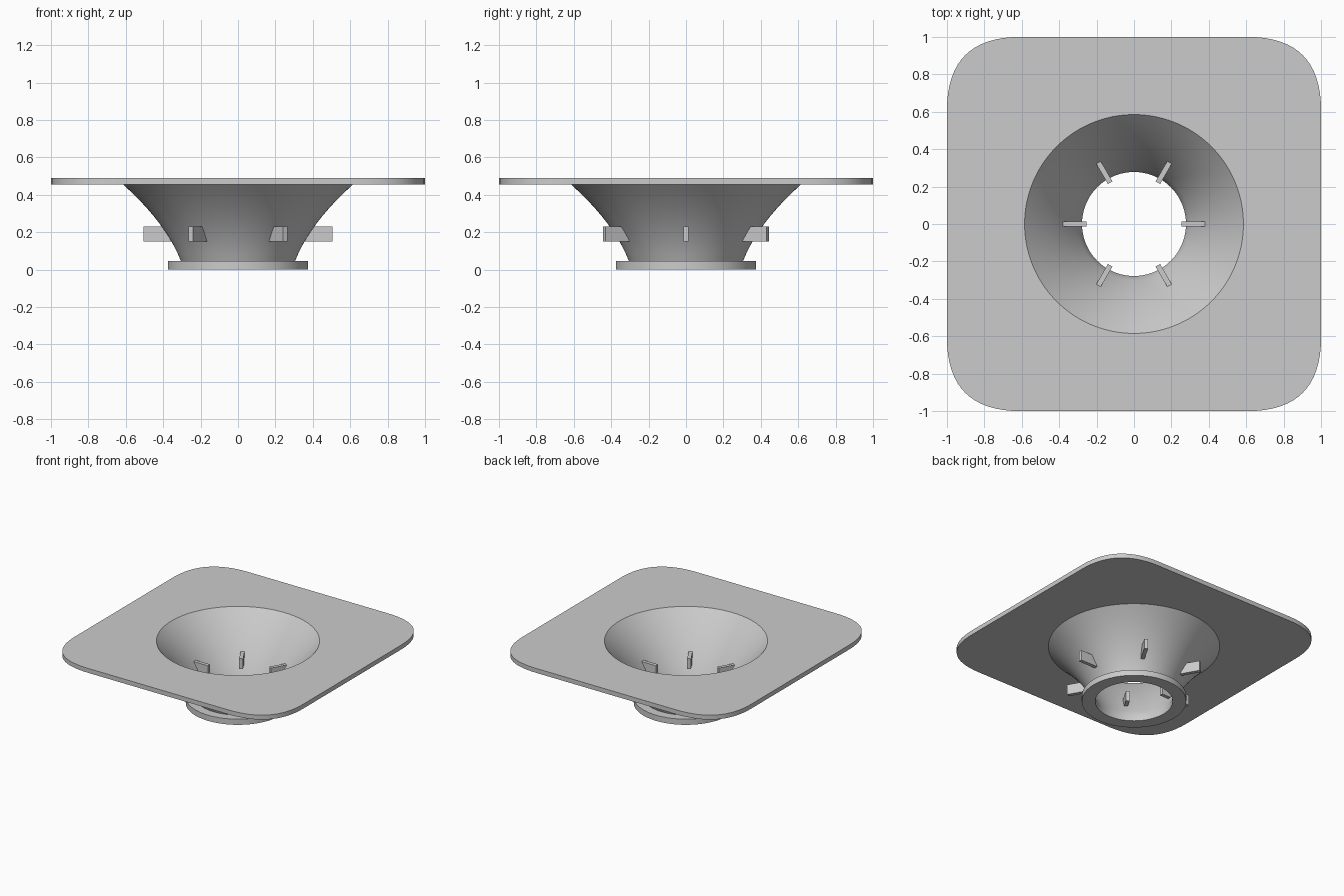
import bpy
import bmesh
from math import cos, sin, pi, radians
from mathutils import Matrix, Vector

cube = bpy.data.objects.get("Cube")
if cube:
    bpy.data.objects.remove(cube, do_unlink=True)

SEGMENTS = 96
QUARTER = SEGMENTS // 4
PLATE_TOP, PLATE_BOTTOM, COLLAR_TOP = 0.49, 0.455, 0.045

grey = bpy.data.materials.new("light grey")
grey.use_nodes = True
grey.diffuse_color = (0.6, 0.6, 0.6, 1)
grey.node_tree.nodes["Principled BSDF"].inputs["Base Color"].default_value = (0.6, 0.6, 0.6, 1)


def add_object(name, bm):
    bmesh.ops.recalc_face_normals(bm, faces=bm.faces)
    mesh = bpy.data.meshes.new(name)
    bm.to_mesh(mesh)
    bm.free()
    mesh.materials.append(grey)
    obj = bpy.data.objects.new(name, mesh)
    bpy.context.collection.objects.link(obj)
    return obj


def circle(r, z):
    return [(r * cos(2 * pi * i / SEGMENTS), r * sin(2 * pi * i / SEGMENTS), z)
            for i in range(SEGMENTS)]


def rounded_square(z, start=0.61):
    """Square outline whose corners follow a quadratic curve."""
    straight = 4
    a, corner, b = Vector((1, start)), Vector((1, 1)), Vector((start, 1))
    side = [Vector((1, start * i / straight)) for i in range(straight)]
    curve_steps = QUARTER - 2 * straight
    for i in range(curve_steps + 1):
        t = i / curve_steps
        side.append(a * (1 - t) ** 2 + corner * 2 * t * (1 - t) + b * t * t)
    side += [Vector((start * (1 - i / straight), 1)) for i in range(1, straight)]
    points = []
    for k in range(4):
        turn = Matrix.Rotation(k * pi / 2, 2)
        points += [(*(turn @ p), z) for p in side]
    return points


def flare(r0, slope, bend, z0, z1, steps=10):
    """Rings of a wall that widens faster towards the top."""
    heights = [(z1 - z0) * i / steps for i in range(steps + 1)]
    return [circle(r0 + slope * h + bend * h * h, z0 + h) for h in heights]


# Funnel: plate, outer wall, collar and inner wall in one closed loft
inner_wall = flare(0.278, 0.45, 0.54, COLLAR_TOP, PLATE_TOP)
outer_wall = flare(0.305, 0.393, 0.885, COLLAR_TOP, PLATE_BOTTOM)
rings = [rounded_square(PLATE_TOP), rounded_square(PLATE_BOTTOM)]
rings += outer_wall[::-1]
rings += [circle(0.375, COLLAR_TOP), circle(0.375, 0), circle(0.278, 0)]
rings += inner_wall

bm = bmesh.new()
loops = [[bm.verts.new(p) for p in ring] for ring in rings]
for lower, upper in zip(loops, loops[1:] + loops[:1]):
    for i in range(SEGMENTS):
        j = (i + 1) % SEGMENTS
        bm.faces.new((lower[i], lower[j], upper[j], upper[i]))
funnel = add_object("funnel", bm)
bpy.context.view_layer.objects.active = funnel
funnel.select_set(True)
bpy.ops.object.shade_smooth_by_angle(angle=radians(30))

# Six radial fins passing through the wall
for k in range(6):
    bm = bmesh.new()
    bmesh.ops.create_cube(bm, size=1)
    bmesh.ops.scale(bm, vec=(0.25, 0.028, 0.08), verts=bm.verts)
    bmesh.ops.translate(bm, vec=(0.38, 0, 0.19), verts=bm.verts)
    bmesh.ops.rotate(bm, matrix=Matrix.Rotation(k * pi / 3, 3, 'Z'), verts=bm.verts)
    add_object(f"fin_{k + 1}", bm)
